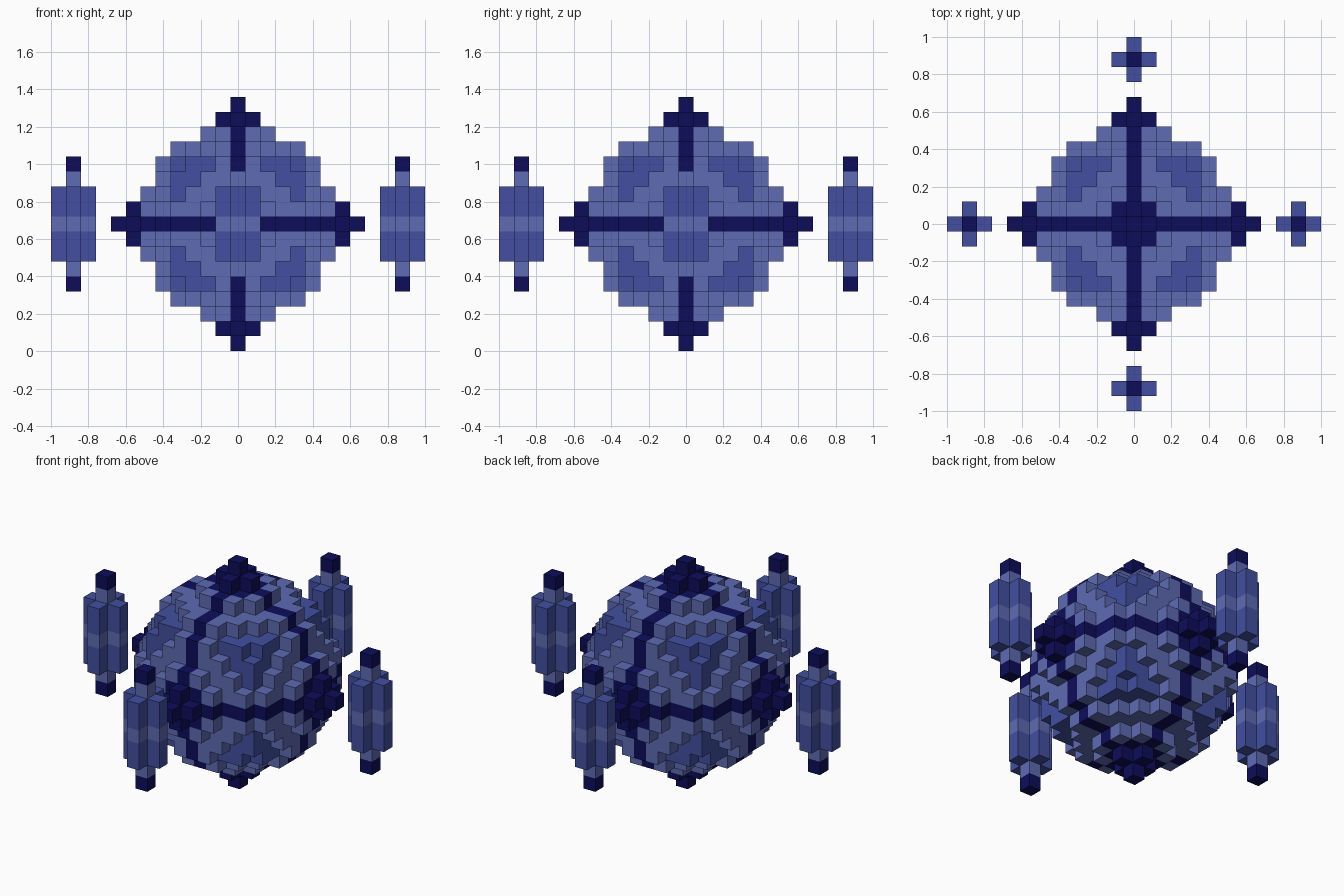
import bpy
import bmesh
from itertools import product
from mathutils import Vector

CELL = 0.08          # edge of one block
CENTRE_Z = 0.68      # height of the core's middle
REACH = 42           # squared radius of the core, in blocks

cube = bpy.data.objects.get("Cube")
if cube:
    bpy.data.objects.remove(cube, do_unlink=True)


def make_material(name, rgb):
    mat = bpy.data.materials.new(name)
    mat.use_nodes = True
    mat.diffuse_color = (*rgb, 1)
    mat.node_tree.nodes["Principled BSDF"].inputs["Base Color"].default_value = (*rgb, 1)
    return mat


LIGHT, MEDIUM, DARK = range(3)
MATERIALS = [
    make_material("light blue", (0.112, 0.145, 0.45)),
    make_material("medium blue", (0.054, 0.078, 0.355)),
    make_material("navy", (0.004, 0.004, 0.105)),
]
AXES = [Vector(s * (i == a) for i in range(3)) for a in range(3) for s in (-1, 1)]


def build_blocks(name, cells, solid):
    """Make one mesh from the exposed faces of a {cell: colour} set."""
    bm = bmesh.new()
    for cell, colour in cells.items():
        middle = Vector(cell)
        for n in AXES:
            if tuple(int(c) for c in middle + n) in solid:
                continue
            u = Vector((n.y, n.z, n.x))
            v = n.cross(u)
            corners = [middle + (n + a * u + b * v) / 2
                       for a, b in ((-1, -1), (1, -1), (1, 1), (-1, 1))]
            face = bm.faces.new([bm.verts.new(c * CELL + Vector((0, 0, CENTRE_Z)))
                                 for c in corners])
            face.material_index = colour
    bmesh.ops.remove_doubles(bm, verts=bm.verts, dist=CELL / 100)
    mesh = bpy.data.meshes.new(name)
    bm.to_mesh(mesh)
    bm.free()
    for mat in MATERIALS:
        mesh.materials.append(mat)
    obj = bpy.data.objects.new(name, mesh)
    bpy.context.collection.objects.link(obj)


def core_colour(cell):
    low, mid, high = sorted(abs(c) for c in cell)
    if low == 0 or (mid <= 1 and high >= 6):
        return DARK                      # bands and pole caps
    if low >= 2 and high <= 4:
        return MEDIUM                    # patch in every octant
    return LIGHT


# Round core
span = range(-6, 7)
core = {c: core_colour(c) for c in product(span, repeat=3)
        if sum(x * x for x in c) <= REACH}

# Stepped spike on each of the six poles
spikes = {}
for label, axis in zip(("right", "left", "front", "back", "bottom", "top"), AXES):
    sides = [a for a in AXES if a.dot(axis) == 0]
    points = [axis * 7, axis * 8] + [axis * 7 + s for s in sides]
    spikes[label + "_spike"] = {tuple(int(c) for c in p): DARK for p in points}

solid = set(core).union(*spikes.values())
build_blocks("core", core, solid)
for name, cells in spikes.items():
    build_blocks(name, cells, solid)


# Four floating pods: a tall column with a cross-shaped sleeve
def pod_cells(cx, cy):
    cells = {}
    for k in range(-4, 5):
        colour = DARK if abs(k) == 4 else LIGHT if k == 0 else MEDIUM
        if abs(k) == 3:
            colour = LIGHT
        arms = ((0, 0), (1, 0), (-1, 0), (0, 1), (0, -1)) if abs(k) <= 2 else ((0, 0),)
        for dx, dy in arms:
            cells[(cx + dx, cy + dy, k)] = colour
    return cells


for label, cx, cy in (("left", 11, 0), ("right", -11, 0), ("back", 0, 11), ("front", 0, -11)):
    cells = pod_cells(cx, cy)
    build_blocks(label + "_pod", cells, set(cells))
